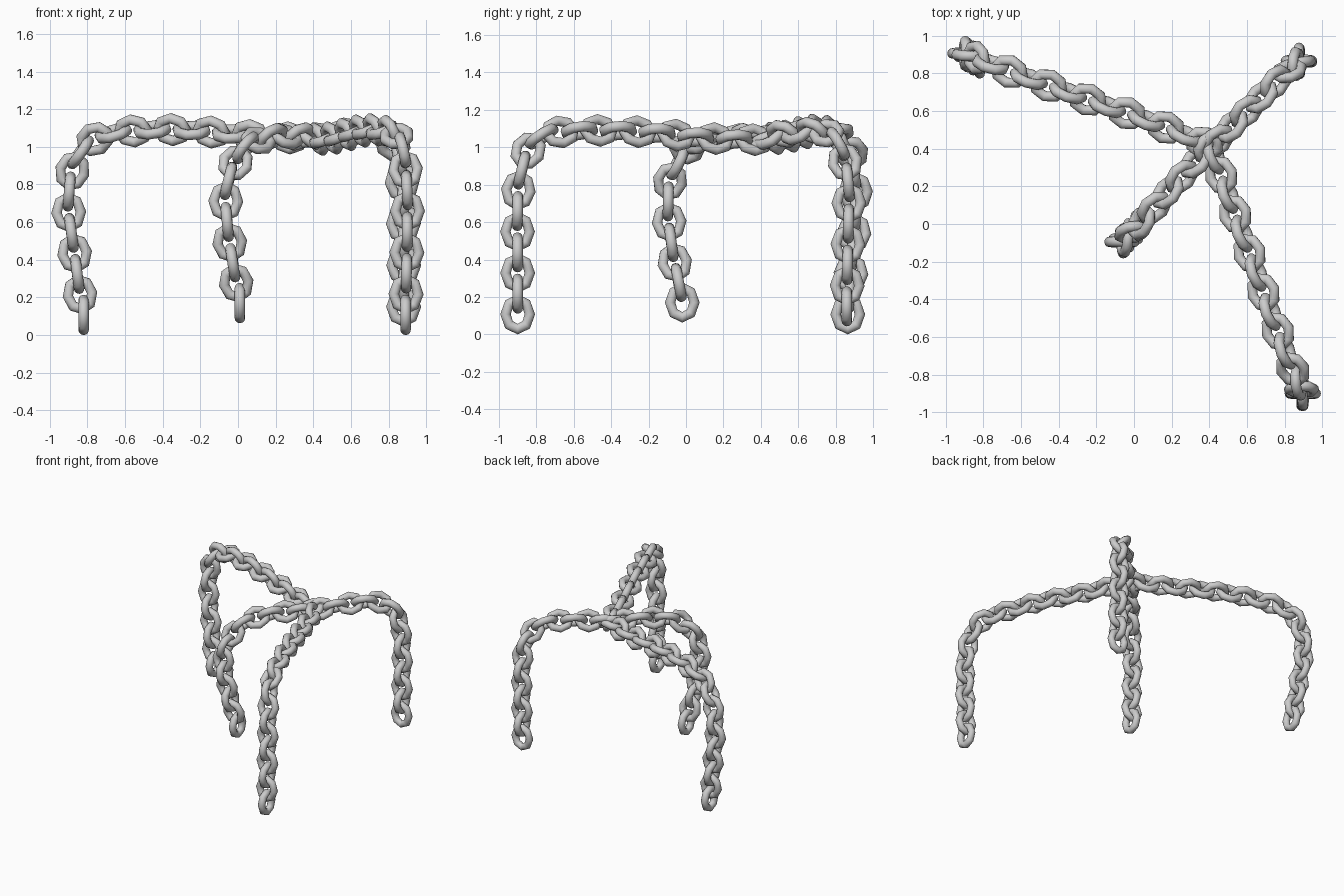
import bpy
import math
from mathutils import Vector, Matrix

if "Cube" in bpy.data.objects:
    bpy.data.objects.remove(bpy.data.objects["Cube"], do_unlink=True)

PITCH = 0.1105     # spacing of link centres
WIRE = 0.028       # wire radius
RING = 0.065       # ring radius to the wire centre
STRETCH = 0.014    # extra half length of a link

# Material
steel = bpy.data.materials.new("grey_steel")
steel.use_nodes = True
steel.diffuse_color = (0.6, 0.6, 0.6, 1)
bsdf = steel.node_tree.nodes["Principled BSDF"]
bsdf.inputs["Base Color"].default_value = steel.diffuse_color
bsdf.inputs["Roughness"].default_value = 0.5


def make_link():
    """Eight-sided ring, lengthened along its local y."""
    bpy.ops.mesh.primitive_torus_add(major_segments=8, minor_segments=12,
                                     major_radius=RING, minor_radius=WIRE)
    ob = bpy.context.object
    for v in ob.data.vertices:
        v.co.y += STRETCH * math.sin(math.atan2(v.co.y, v.co.x))
    ob.data.materials.append(steel)
    bpy.ops.object.shade_smooth_by_angle(angle=math.radians(50))
    mesh = ob.data
    mesh.name = "chain_link"
    bpy.data.objects.remove(ob)
    return mesh


def smooth_path(points, steps=10):
    """Dense rounded path through the points."""
    p = [Vector(q) for q in points]
    p = [2 * p[0] - p[1]] + p + [2 * p[-1] - p[-2]]
    out = []
    for a, b, c, d in zip(p, p[1:], p[2:], p[3:]):
        for i in range(steps):
            t = i / steps
            out.append(0.5 * (2 * b + (c - a) * t + (2 * a - 5 * b + 4 * c - d) * t ** 2
                              + (3 * b - a - 3 * c + d) * t ** 3))
    return out + [p[-2]]


def resample(path):
    """Link centres at the fixed pitch, from the hanging end."""
    out, run = [path[0]], 0.0
    for a, b in zip(path, path[1:]):
        seg = (b - a).length
        while run + seg >= PITCH * len(out):
            out.append(a.lerp(b, (PITCH * len(out) - run) / seg))
        run += seg
    return out


def build_chain(name, points, first_along_x, mesh):
    """Links carried up the path, each turned a quarter from the last."""
    centres = resample(smooth_path(points))
    side = Vector((1, 0, 0)) if first_along_x else Vector((0, 1, 0))
    last = Vector((0, 0, 1))
    for i, c in enumerate(centres):
        # The end link hangs straight down
        along = last.copy()
        if i > 0:
            along = centres[min(i + 1, len(centres) - 1)] - centres[i - 1]
            along.normalize()
        side = last.rotation_difference(along) @ side
        side = (side - along * side.dot(along)).normalized()
        last = along
        wide = side if i % 2 == 0 else along.cross(side)
        ob = bpy.data.objects.new(f"{name}_link_{i + 1:02d}", mesh)
        rot = Matrix((wide, along, wide.cross(along))).transposed().to_4x4()
        ob.matrix_world = Matrix.Translation(c) @ rot
        bpy.context.collection.objects.link(ob)


link = make_link()

# Each chain runs from its hanging end up to the crossing
build_chain("back_right_chain", [
    (-.82, .865, .107), (-.84, .875, .22), (-.87, .89, .45), (-.9, .907, .67),
    (-.88, .9, .87), (-.83, .88, .98), (-.73, .835, 1.055), (-.55, .77, 1.085),
    (-.3, .68, 1.09), (0, .575, 1.065), (.2, .5, 1.05), (.42, .41, 1.045)], False, link)
build_chain("front_left_chain", [
    (.89, -.9, .107), (.895, -.9, .33), (.9, -.9, .67), (.895, -.89, .81),
    (.875, -.845, .98), (.83, -.74, 1.07), (.73, -.48, 1.09), (.63, -.2, 1.08),
    (.52, .1, 1.05), (.42, .38, 1.04)], False, link)
build_chain("front_right_chain", [
    (.01, -.02, .17), (-.01, -.04, .28), (-.045, -.08, .5), (-.065, -.095, .7),
    (-.05, -.085, .82), (0, -.03, .94), (.06, .03, 1.01), (.17, .16, 1.05),
    (.3, .3, 1.055), (.43, .44, 1.05)], False, link)
build_chain("back_left_chain", [
    (.88, .86, .15), (.88, .865, .45), (.875, .87, .75), (.86, .85, .92),
    (.82, .81, 1.02), (.74, .74, 1.08), (.62, .62, 1.085), (.42, .42, 1.055)], True, link)
